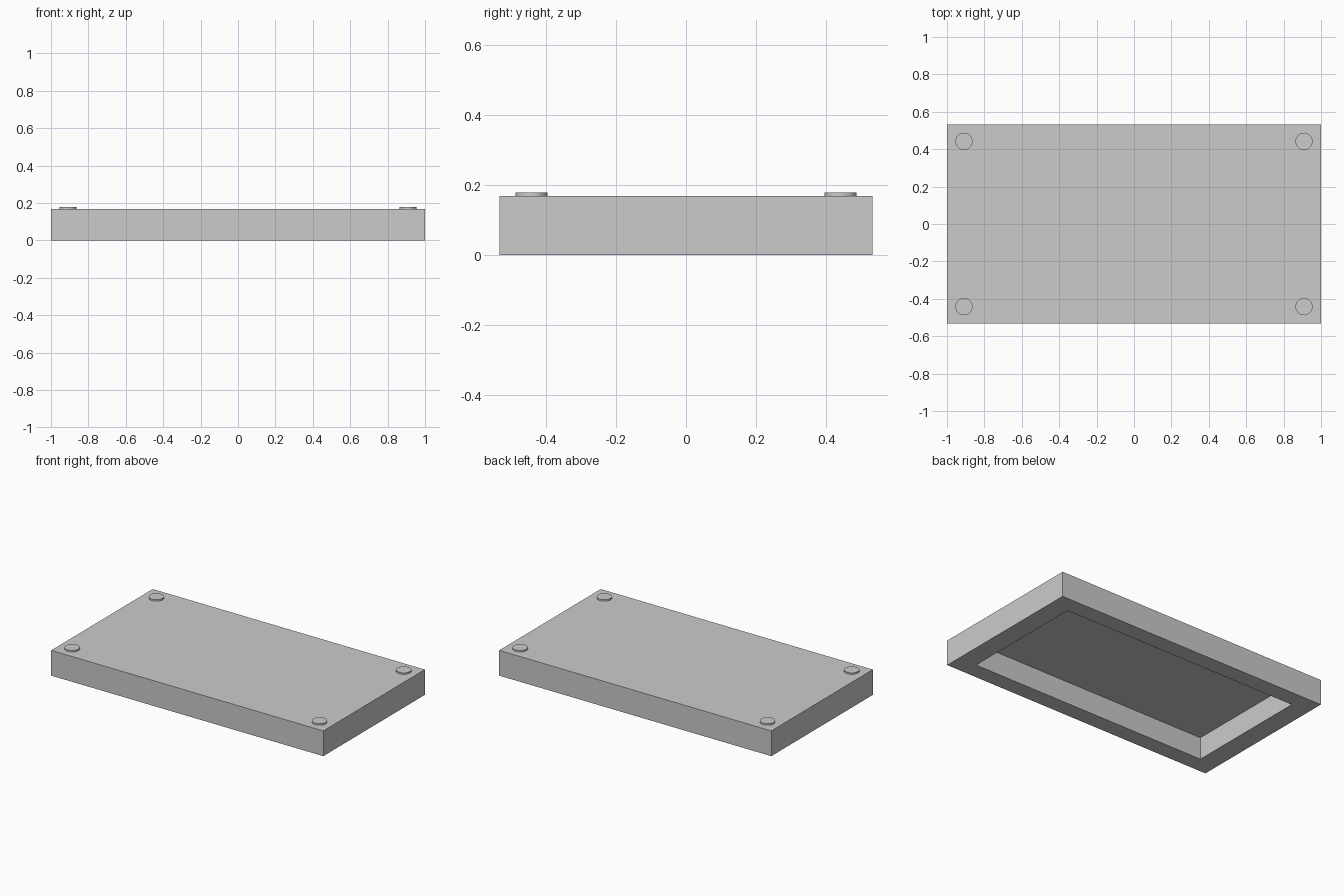
import bpy
import bmesh
from mathutils import Matrix

default = bpy.data.objects.get("Cube")
if default:
    bpy.data.objects.remove(default, do_unlink=True)

HALF_X, HALF_Y, HEIGHT = 1.0, 0.533, 0.168
RIM_X, RIM_Y, RECESS = 0.132, 0.111, 0.146
PAD_X, PAD_Y, PAD_RADIUS, PAD_HEIGHT = 0.909, 0.442, 0.046, 0.01

# One plain grey for the whole model
grey = bpy.data.materials.new("plain grey")
grey.use_nodes = True
colour = (0.6, 0.6, 0.6, 1)
grey.diffuse_color = colour
grey.node_tree.nodes["Principled BSDF"].inputs["Base Color"].default_value = colour


def make_object(name, bm):
    mesh = bpy.data.meshes.new(name)
    bm.to_mesh(mesh)
    bm.free()
    mesh.materials.append(grey)
    obj = bpy.data.objects.new(name, mesh)
    bpy.context.collection.objects.link(obj)
    return obj


# Slab with a flat rim below and a straight-walled hollow inside it
bm = bmesh.new()
size = Matrix.Diagonal((2 * HALF_X, 2 * HALF_Y, HEIGHT, 1))
bmesh.ops.create_cube(bm, size=1, matrix=Matrix.Translation((0, 0, HEIGHT / 2)) @ size)
underside = min(bm.faces, key=lambda f: f.calc_center_median().z)
bmesh.ops.inset_individual(bm, faces=[underside], thickness=RIM_Y, use_even_offset=True)
for v in underside.verts:
    v.co.x = (HALF_X - RIM_X) * (1 if v.co.x > 0 else -1)
ceiling = bmesh.ops.extrude_discrete_faces(bm, faces=[underside])["faces"][0]
for v in ceiling.verts:
    v.co.z = RECESS
make_object("tray_body", bm)

# Round pads near the four top corners
for side, sx in (("left", 1), ("right", -1)):
    for end, sy in (("front", -1), ("back", 1)):
        bm = bmesh.new()
        bmesh.ops.create_cone(bm, cap_ends=True, segments=32, radius1=PAD_RADIUS,
                              radius2=PAD_RADIUS, depth=PAD_HEIGHT)
        for f in bm.faces:
            f.smooth = len(f.verts) == 4
        for e in bm.edges:
            e.smooth = all(f.smooth for f in e.link_faces)
        pad = make_object(f"{end}_{side}_pad", bm)
        pad.location = (sx * PAD_X, sy * PAD_Y, HEIGHT + PAD_HEIGHT / 2)
